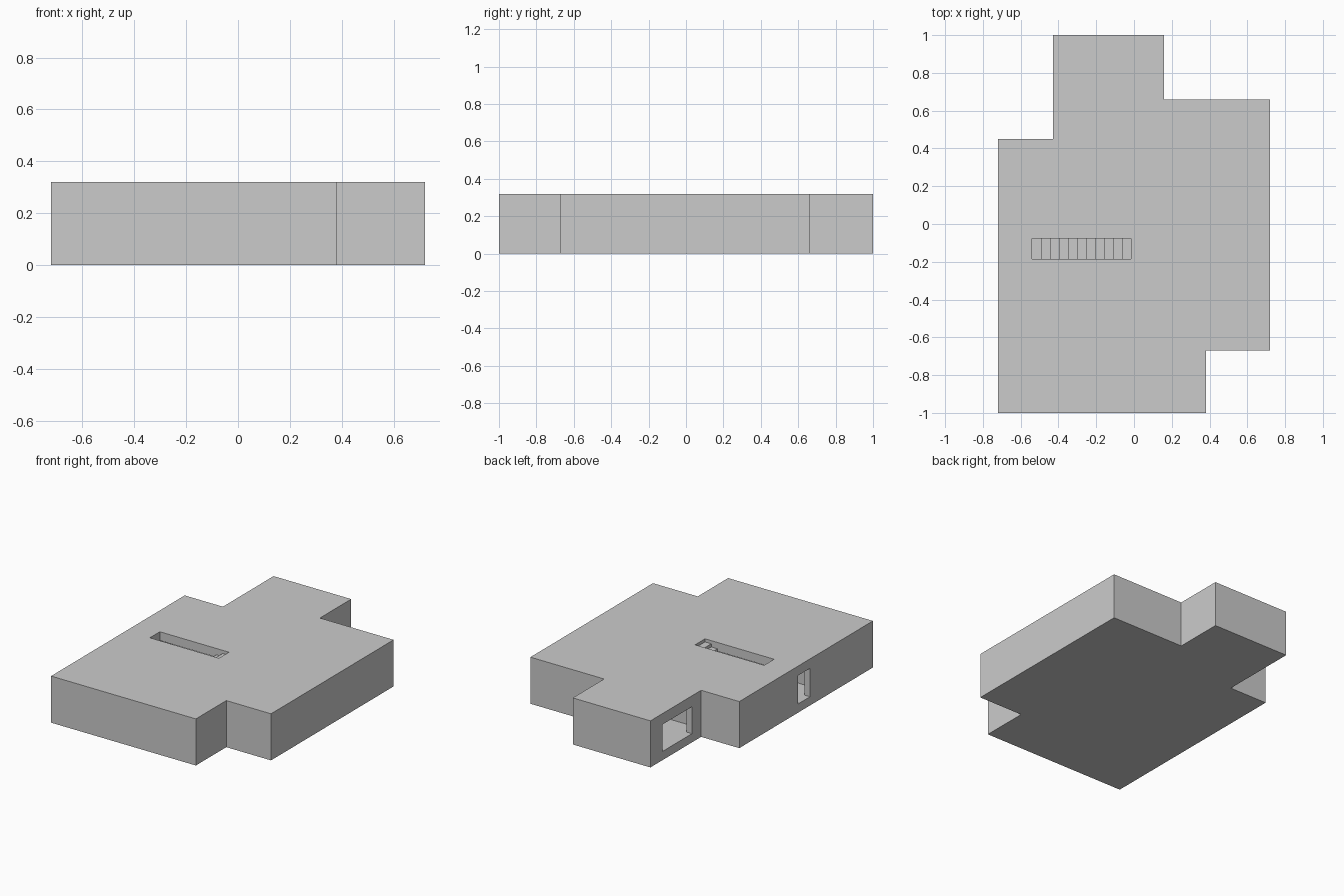
import bpy, bmesh

if "Cube" in bpy.data.objects:
    bpy.data.objects.remove(bpy.data.objects["Cube"])

FLOOR, CEIL, TOP, WALL = 0.06, 0.26, 0.32, 0.04


def prism(name, pts, axis, lo, hi):
    """Extrude a 2D profile: axis 'z' uses (x, y), axis 'y' uses (x, z)."""
    def to3d(p, d):
        return (p[0], p[1], d) if axis == 'z' else (p[0], d, p[1])
    bm = bmesh.new()
    face = bm.faces.new([bm.verts.new(to3d(p, lo)) for p in pts])
    ext = bmesh.ops.extrude_face_region(bm, geom=[face])
    verts = [g for g in ext['geom'] if isinstance(g, bmesh.types.BMVert)]
    vec = (0, 0, hi - lo) if axis == 'z' else (0, hi - lo, 0)
    bmesh.ops.translate(bm, verts=verts, vec=vec)
    bmesh.ops.recalc_face_normals(bm, faces=bm.faces)
    mesh = bpy.data.meshes.new(name)
    bm.to_mesh(mesh)
    bm.free()
    obj = bpy.data.objects.new(name, mesh)
    bpy.context.collection.objects.link(obj)
    return obj


def box(name, x0, x1, y0, y1, z0, z1):
    return prism(name, [(x0, y0), (x1, y0), (x1, y1), (x0, y1)], 'z', z0, z1)


def inset(pts, t):
    """Move every edge of a counter-clockwise right-angled outline inwards."""
    out = []
    for i, (x, y) in enumerate(pts):
        px, py = pts[i - 1]
        nx, ny = pts[(i + 1) % len(pts)]
        dx, dy = 0, 0
        for ex, ey in ((x - px, y - py), (nx - x, ny - y)):
            if abs(ex) > abs(ey):
                dy = t if ex > 0 else -t
            else:
                dx = -t if ey > 0 else t
        out.append((x + dx, y + dy))
    return out


def cut(target, cutter):
    cutter.hide_render = True
    mod = target.modifiers.new("cut", 'BOOLEAN')
    mod.operation = 'DIFFERENCE'
    mod.solver = 'EXACT'
    mod.object = cutter
    bpy.context.view_layer.objects.active = target
    bpy.ops.object.modifier_apply(modifier=mod.name)
    bpy.data.objects.remove(cutter)


# Storey shell: floor, outer walls and roof slab in one piece
outline = [(-0.72, -1), (0.38, -1), (0.38, -0.67), (0.72, -0.67), (0.72, 0.66),
           (0.16, 0.66), (0.16, 1), (-0.43, 1), (-0.43, 0.45), (-0.72, 0.45)]
shell = prism("storey_shell", outline, 'z', 0, TOP)
cut(shell, prism("interior_cutter", inset(outline, WALL), 'z', FLOOR, CEIL))

# Stairwell in the roof, window and door in the left walls
SX0, SX1, SY0, SY1 = -0.54, -0.015, -0.185, -0.077
cut(shell, box("stairwell_cutter", SX0, SX1, SY0, SY1, CEIL - 0.05, TOP + 0.1))
cut(shell, box("window_cutter", -0.5, -0.36, 0.55, 0.87, FLOOR, 0.245))
cut(shell, box("door_cutter", -0.8, -0.65, -0.317, -0.185, FLOOR, 0.255))

# Inner partitions
box("back_partition", -0.43 + WALL, 0.16, 0.415, 0.455, FLOOR, CEIL)
box("front_partition", -0.72 + WALL, 0.38, -0.48, -0.44, FLOOR, CEIL)

# Staircase climbing towards +x
STEPS = 11
run, rise = (SX1 - SX0) / STEPS, (TOP - FLOOR) / (STEPS + 1)
profile = [(SX1, FLOOR), (SX0, FLOOR)]
for i in range(STEPS):
    z = FLOOR + (i + 1) * rise
    profile += [(SX0 + i * run, z), (SX0 + (i + 1) * run, z)]
prism("staircase", profile, 'y', SY0, SY1)
